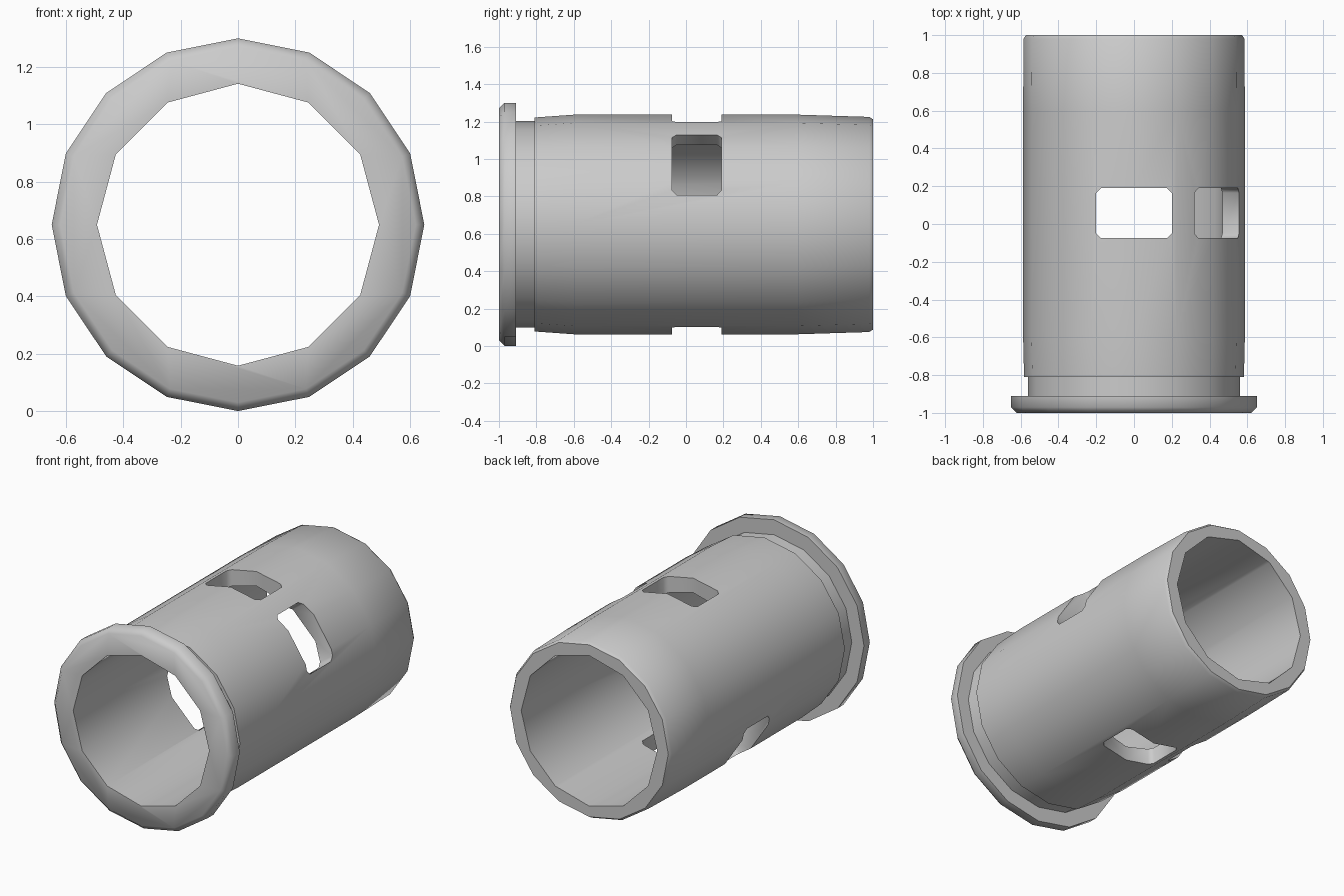
import bpy, bmesh, math
from mathutils import Matrix

if "Cube" in bpy.data.objects:
    bpy.data.objects.remove(bpy.data.objects["Cube"])

CZ = 0.65  # height of the tube axis


def make_object(name, bm):
    bmesh.ops.recalc_face_normals(bm, faces=bm.faces[:])
    mesh = bpy.data.meshes.new(name)
    bm.to_mesh(mesh)
    bm.free()
    obj = bpy.data.objects.new(name, mesh)
    bpy.context.collection.objects.link(obj)
    return obj


def lathe(name, profile, sides):
    """Capped solid along y; profile holds (y, x radius, z radius)."""
    bm = bmesh.new()
    rings = []
    for y, rx, rz in profile:
        angles = [2 * math.pi * i / sides for i in range(sides)]
        rings.append([bm.verts.new((rx * math.cos(a), y, CZ + rz * math.sin(a))) for a in angles])
    for r0, r1 in zip(rings, rings[1:]):
        for i in range(sides):
            j = (i + 1) % sides
            bm.faces.new((r0[i], r0[j], r1[j], r1[i]))
    bm.faces.new(rings[0])
    bm.faces.new(rings[-1])
    return make_object(name, bm)


def slot_cutter(name, angle):
    """Chamfered bar through the whole tube, turned about the tube axis."""
    x, y0, y1, c = 0.2, -0.075, 0.19, 0.025
    outline = [(-x + c, y0), (x - c, y0), (x, y0 + c), (x, y1 - c),
               (x - c, y1), (-x + c, y1), (-x, y1 - c), (-x, y0 + c)]
    bm = bmesh.new()
    low = [bm.verts.new((px, py, -1)) for px, py in outline]
    high = [bm.verts.new((px, py, 1)) for px, py in outline]
    bm.faces.new(low)
    bm.faces.new(high)
    for i in range(8):
        j = (i + 1) % 8
        bm.faces.new((low[i], low[j], high[j], high[i]))
    turn = Matrix.Translation((0, 0, CZ)) @ Matrix.Rotation(math.radians(angle), 4, 'Y')
    bmesh.ops.transform(bm, matrix=turn, verts=bm.verts[:])
    return make_object(name, bm)


# Sleeve: front flange, neck groove and main barrel
sleeve = lathe("slotted_sleeve", [
    (-1.0, 0.62, 0.62), (-0.97, 0.65, 0.65), (-0.91, 0.65, 0.65),
    (-0.91, 0.562, 0.552), (-0.81, 0.562, 0.552),
    (-0.81, 0.582, 0.572), (-0.6, 0.587, 0.587), (0.6, 0.587, 0.587),
    (0.98, 0.585, 0.575), (1.0, 0.572, 0.562)], 16)

# Bore and the two pairs of opposite windows
cutters = [lathe("bore_cutter", [(-1.2, 0.492, 0.492), (1.2, 0.492, 0.492)], 12),
           slot_cutter("top_slot_cutter", 0),
           slot_cutter("side_slot_cutter", 54)]

bpy.context.view_layer.objects.active = sleeve
for cutter in cutters:
    cutter.hide_render = True
    mod = sleeve.modifiers.new("cut", 'BOOLEAN')
    mod.operation = 'DIFFERENCE'
    mod.solver = 'EXACT'
    mod.object = cutter
    bpy.ops.object.modifier_apply(modifier=mod.name)
    bpy.data.objects.remove(cutter)

bpy.ops.object.select_all(action='DESELECT')
sleeve.select_set(True)
bpy.ops.object.shade_smooth_by_angle(angle=math.radians(50))
